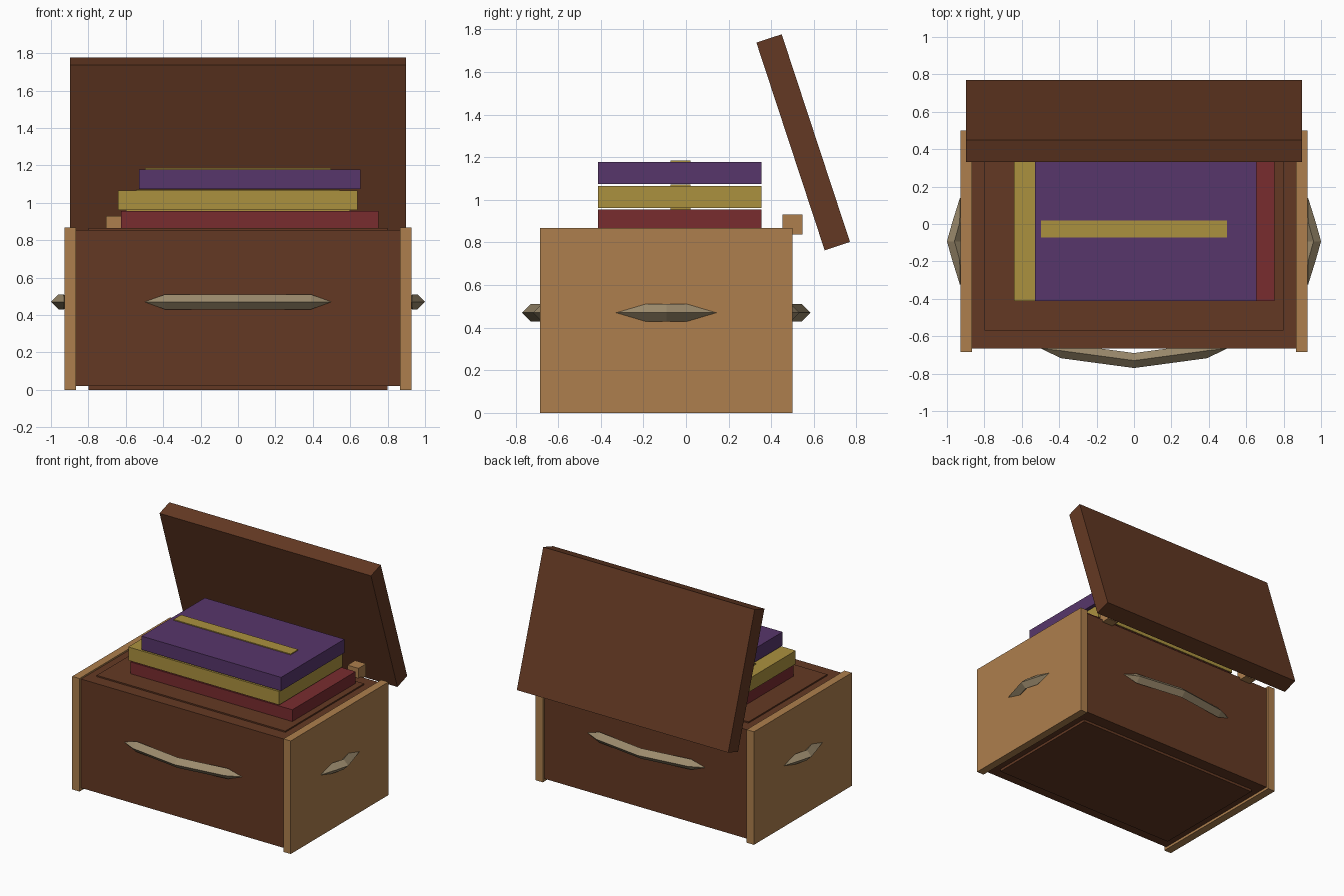
import bpy
import bmesh
from math import radians
from mathutils import Matrix

default = bpy.data.objects.get("Cube")
if default:
    bpy.data.objects.remove(default, do_unlink=True)


def material(name, rgb):
    """Flat material from 0-255 display values, stored as linear."""
    lin = [((c / 255 + 0.055) / 1.055) ** 2.4 for c in rgb] + [1.0]
    mat = bpy.data.materials.new(name)
    mat.use_nodes = True
    mat.diffuse_color = lin
    bsdf = next(n for n in mat.node_tree.nodes if n.type == 'BSDF_PRINCIPLED')
    bsdf.inputs["Base Color"].default_value = lin
    return mat


brown = material("dark wood", (100, 57, 35))
tan = material("light wood", (174, 127, 77))
metal = material("dull brass", (156, 139, 109))
purple = material("purple cover", (87, 54, 107))
gold = material("gold cover", (171, 145, 63))
red = material("red cover", (121, 44, 47))


def add_object(name, bm, mat):
    bmesh.ops.recalc_face_normals(bm, faces=bm.faces)
    mesh = bpy.data.meshes.new(name)
    bm.to_mesh(mesh)
    bm.free()
    mesh.materials.append(mat)
    obj = bpy.data.objects.new(name, mesh)
    bpy.context.collection.objects.link(obj)
    return obj


def box(name, x, y, z, mat):
    """Box from (min, max) ranges, with its origin at its centre."""
    bm = bmesh.new()
    bmesh.ops.create_cube(bm, size=1)
    bmesh.ops.scale(bm, vec=[r[1] - r[0] for r in (x, y, z)], verts=bm.verts)
    obj = add_object(name, bm, mat)
    obj.location = [(r[0] + r[1]) / 2 for r in (x, y, z)]
    return obj


MID_Y = -0.0925   # centre of the chest, front to back
GRIP_Z = 0.47


def handle(name, stations, turn):
    """Bent bar of diamond section with pointed ends; stations are (along, out)."""
    r = 0.04
    bm = bmesh.new()
    (end_x, end_out), (mid_x, mid_out), (_, top_out) = stations
    tips = [bm.verts.new((s * end_x, -end_out, 0)) for s in (-1, 1)]
    rings = []
    for px, out in ((-mid_x, mid_out), (0, top_out), (mid_x, mid_out)):
        rings.append([bm.verts.new((px, -out + dy, dz))
                      for dy, dz in ((-r, 0), (0, r), (r, 0), (0, -r))])
    for i in range(4):
        j = (i + 1) % 4
        bm.faces.new((tips[0], rings[0][i], rings[0][j]))
        bm.faces.new((tips[1], rings[2][j], rings[2][i]))
        for a, b in zip(rings, rings[1:]):
            bm.faces.new((a[i], a[j], b[j], b[i]))
    obj = add_object(name, bm, metal)
    obj.matrix_world = (Matrix.Translation((0, MID_Y, GRIP_Z))
                        @ Matrix.Rotation(radians(turn), 4, 'Z'))


# Chest body with a slightly proud inner panel at the top and bottom
box("chest_body", (-0.87, 0.87), (-0.665, 0.48), (0.02, 0.855), brown)
box("inner_panel", (-0.8, 0.8), (-0.57, 0.385), (0, 0.865), brown)

# End boards and hinge blocks, one on each side
for side, s in (("left", 1), ("right", -1)):
    box(side + "_end_board", sorted((s * 0.865, s * 0.927)), (-0.685, 0.5), (0, 0.867), tan)
    box(side + "_hinge_block", sorted((s * 0.612, s * 0.705)), (0.453, 0.546), (0.837, 0.93), tan)

# Open lid leaning over the chest
lid = box("lid", (-0.897, 0.897), (0.4875, 0.6125), (0.757, 1.783), brown)
lid.rotation_euler.x = radians(18.2)

# Handles on all four walls
long_grip = ((0.5, 0.5725), (0.39, 0.585), (0, 0.6375))
short_grip = ((0.235, 0.93), (0.1, 0.932), (0, 0.96))
for name, grip, turn in (("front", long_grip, 0), ("left", short_grip, 90),
                         ("back", long_grip, 180), ("right", short_grip, 270)):
    handle(name + "_handle", grip, turn)

# Stacked books, each with a gold band on top
for name, x, z, band, mat in (("red", (-0.625, 0.75), (0.855, 0.955), 0.6, red),
                              ("gold", (-0.642, 0.638), (0.962, 1.065), 0.545, gold),
                              ("purple", (-0.53, 0.655), (1.074, 1.178), 0.497, purple)):
    box(name + "_book", x, (-0.413, 0.355), z, mat)
    box(name + "_book_band", (-band, band), (-0.072, 0.02), (z[1] - 0.02, z[1] + 0.007), gold)
